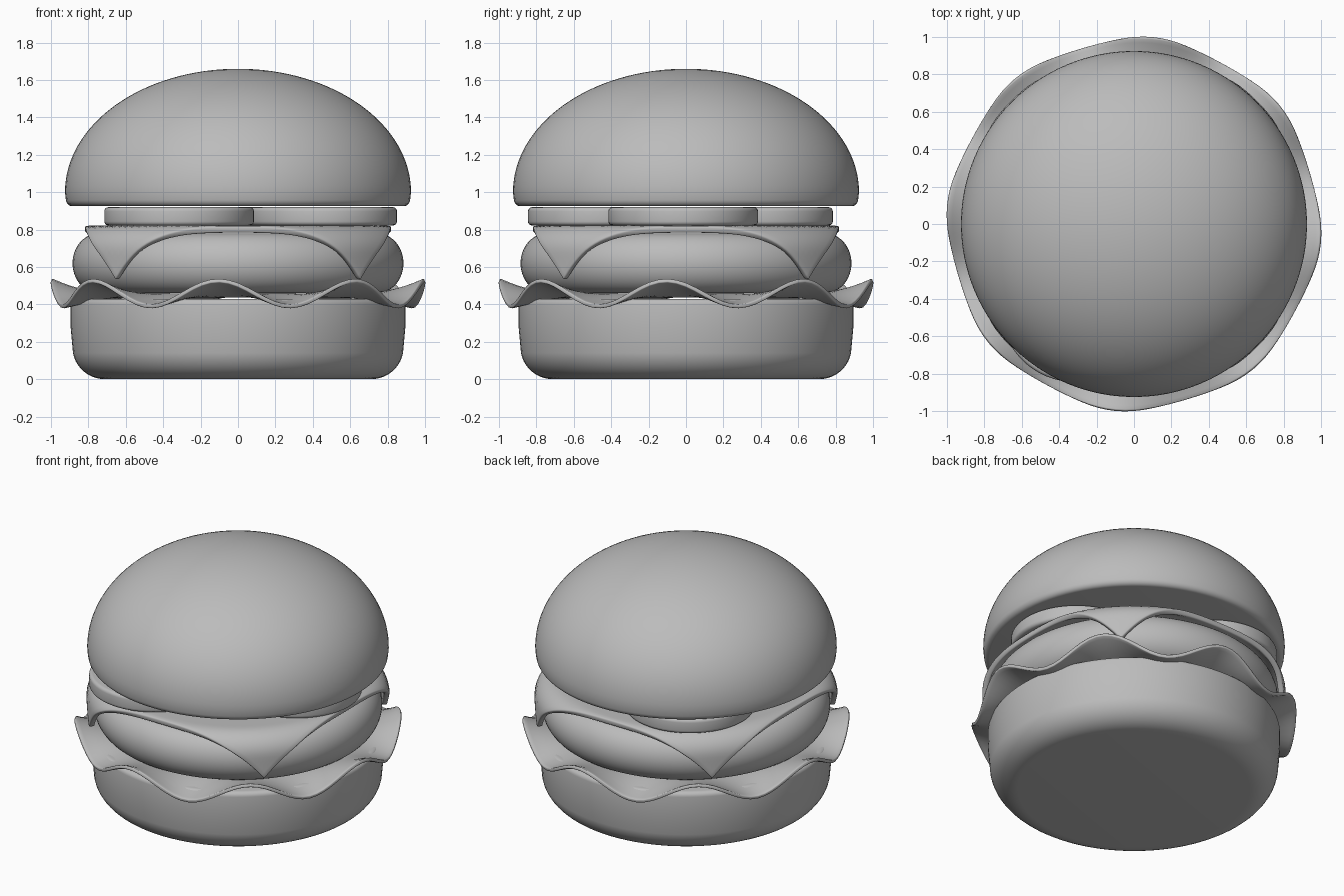
import bpy, bmesh, math

if "Cube" in bpy.data.objects:
    bpy.data.objects.remove(bpy.data.objects["Cube"])

grey = bpy.data.materials.new("plain grey")
grey.diffuse_color = (0.5, 0.5, 0.5, 1)
grey.use_nodes = True
grey.node_tree.nodes["Principled BSDF"].inputs["Base Color"].default_value = grey.diffuse_color


def finish(name, bm, thickness=0, offset=0, angle=40):
    """Turn a bmesh into a smooth shaded object, optionally thickened."""
    me = bpy.data.meshes.new(name)
    bm.to_mesh(me)
    bm.free()
    ob = bpy.data.objects.new(name, me)
    bpy.context.collection.objects.link(ob)
    me.materials.append(grey)
    if thickness:
        mod = ob.modifiers.new("thickness", 'SOLIDIFY')
        mod.thickness, mod.offset = thickness, offset
        bev = ob.modifiers.new("soft_edge", 'BEVEL')
        bev.width, bev.segments = thickness * 0.25, 2
        bev.limit_method, bev.angle_limit = 'ANGLE', math.radians(50)
    bpy.ops.object.select_all(action='DESELECT')
    ob.select_set(True)
    bpy.context.view_layer.objects.active = ob
    bpy.ops.object.shade_smooth_by_angle(angle=math.radians(angle))
    return ob


def lathe(name, profile, cx=0, cy=0, n=96):
    """Revolve (r, z) points about a vertical axis; ends lie on the axis."""
    bm = bmesh.new()
    rings = [[bm.verts.new((cx + r * math.cos(2 * math.pi * i / n),
                            cy + r * math.sin(2 * math.pi * i / n), z))
              for i in range(n)] for r, z in profile]
    for a, b in zip(rings, rings[1:]):
        for i in range(n):
            j = (i + 1) % n
            bm.faces.new((a[i], a[j], b[j], b[i]))
    bmesh.ops.remove_doubles(bm, verts=bm.verts, dist=1e-5)
    bmesh.ops.recalc_face_normals(bm, faces=bm.faces)
    return finish(name, bm)


def arc(cr, cz, rr, rz, a0, a1, steps):
    """Elliptical arc of profile points, angles in degrees."""
    out = []
    for k in range(steps + 1):
        t = math.radians(a0 + (a1 - a0) * k / steps)
        out.append((cr + rr * math.cos(t), cz + rz * math.sin(t)))
    return out


# Bottom bun
lathe("bottom_bun", [(0, 0)] + arc(0.71, 0.17, 0.175, 0.17, -90, -10, 10)
      + [(0.895, 0.28)] + arc(0.865, 0.40, 0.03, 0.03, 0, 90, 5) + [(0, 0.43)])

# Top bun
lathe("top_bun", [(0, 0.925)] + arc(0.885, 0.965, 0.036, 0.04, -90, -10, 5)
      + arc(0, 1.0, 0.925, 0.66, 0, 90, 32))

# Patty
lathe("patty", [(0, 0.46)] + arc(0.745, 0.62, 0.14, 0.16, -90, 90, 18)
      + [(0, 0.78)])

# Tomato slices
for k, (x, y) in enumerate([(0.45, -0.015), (-0.30, 0.385), (-0.315, -0.445)]):
    lathe(f"tomato_slice_{k + 1}",
          [(0, 0.822)] + arc(0.378, 0.844, 0.022, 0.022, -90, 0, 4)
          + arc(0.378, 0.898, 0.022, 0.022, 0, 90, 4) + [(0, 0.92)], x, y, 64)

# Cheese: square sheet whose corners drape over the patty
bm = bmesh.new()
bmesh.ops.create_grid(bm, x_segments=48, y_segments=48, size=0.82)
START, BEND = 0.79, 0.14
for v in bm.verts:
    d = math.hypot(v.co.x, v.co.y)
    z = 0.822
    if d > START:
        a = min((d - START) / BEND, math.pi / 2)
        r = START + BEND * math.sin(a)
        z -= BEND * (1 - math.cos(a)) + max(0, d - START - BEND * math.pi / 2)
        v.co.x *= r / d
        v.co.y *= r / d
    v.co.z = z
finish("cheese", bm, 0.036, -1)

# Lettuce: disc with eight waves growing towards the rim
bm = bmesh.new()
N = 128
radii = [0.3, 0.6, 0.70, 0.76, 0.80, 0.84, 0.88, 0.91, 0.94, 0.97, 0.995]
rings = []
for r in radii:
    t = max(0, (r - 0.70) / 0.295)
    ring = []
    for i in range(N):
        a = 2 * math.pi * i / N
        w = math.cos(8 * (a + math.radians(6)))
        rr = r + 0.012 * (w - 0.4) * t
        z = 0.447 + 0.07 * w * t ** 1.4 + 0.012 * t ** 4
        ring.append(bm.verts.new((rr * math.cos(a), rr * math.sin(a), z)))
    rings.append(ring)
bm.faces.new(rings[0])
for a, b in zip(rings, rings[1:]):
    for i in range(N):
        j = (i + 1) % N
        bm.faces.new((a[i], b[i], b[j], a[j]))
bmesh.ops.recalc_face_normals(bm, faces=bm.faces)
finish("lettuce", bm, 0.022, 0)
